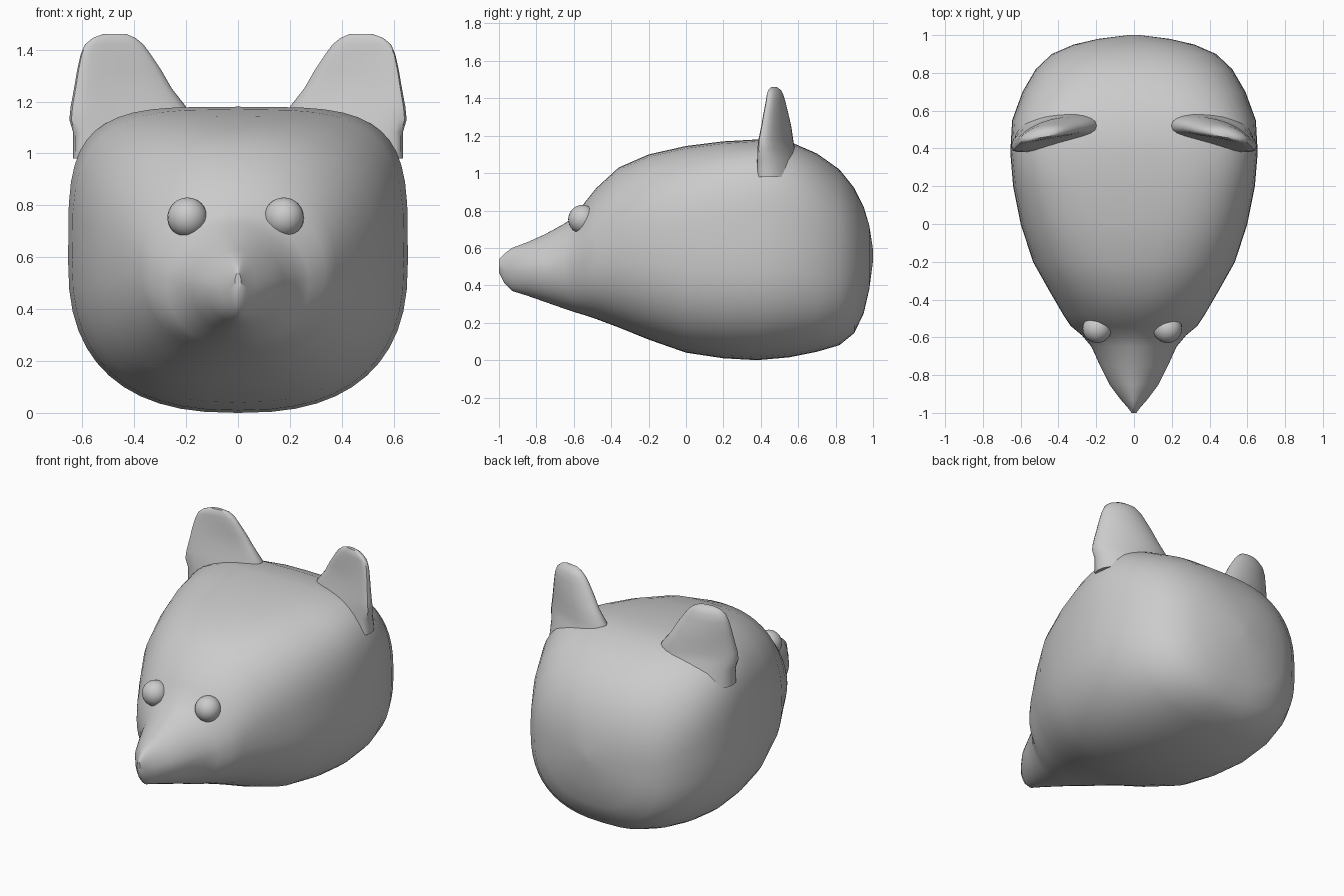
import bpy, bmesh, math


def loft(name, rings):
    """Skin a list of equally sized vertex rings and close both ends."""
    bm = bmesh.new()
    loops = [[bm.verts.new(p) for p in ring] for ring in rings]
    n = len(rings[0])
    for a, b in zip(loops, loops[1:]):
        for i in range(n):
            j = (i + 1) % n
            bm.faces.new((a[i], a[j], b[j], b[i]))
    bm.faces.new(loops[0])
    bm.faces.new(loops[-1])
    bmesh.ops.recalc_face_normals(bm, faces=bm.faces)
    mesh = bpy.data.meshes.new(name)
    bm.to_mesh(mesh)
    bm.free()
    obj = bpy.data.objects.new(name, mesh)
    bpy.context.collection.objects.link(obj)
    shade(obj, 50)
    return obj


def shade(obj, angle):
    bpy.ops.object.select_all(action='DESELECT')
    obj.select_set(True)
    bpy.context.view_layer.objects.active = obj
    bpy.ops.object.shade_smooth_by_angle(angle=math.radians(angle))


def power(v, e):
    return math.copysign(abs(v) ** e, v)


def head_ring(y, w, bottom, top, n_low, n_up, count=48):
    """Superellipse cross-section, with separate squareness above and below."""
    mid, half = (bottom + top) / 2, (top - bottom) / 2
    ring = []
    for i in range(count):
        a = 2 * math.pi * i / count
        e = 2 / (n_up if math.sin(a) > 0 else n_low)
        ring.append((w * power(math.cos(a), e), y, mid + half * power(math.sin(a), e)))
    return ring


# Head and snout: y, half width, bottom, top, lower and upper squareness
sections = [
    (-1.00, 0.012, 0.47, 0.54, 1.8, 1.8),
    (-0.97, 0.035, 0.41, 0.57, 1.8, 1.8),
    (-0.93, 0.07, 0.37, 0.60, 1.8, 1.8),
    (-0.85, 0.13, 0.345, 0.63, 1.9, 1.8),
    (-0.75, 0.18, 0.31, 0.675, 2.0, 1.8),
    (-0.65, 0.225, 0.275, 0.73, 2.1, 1.8),
    (-0.59, 0.275, 0.255, 0.77, 2.2, 1.9),
    (-0.54, 0.335, 0.24, 0.845, 2.2, 2.0),
    (-0.48, 0.375, 0.22, 0.92, 2.2, 2.1),
    (-0.36, 0.445, 0.175, 1.03, 2.3, 2.3),
    (-0.20, 0.535, 0.11, 1.10, 2.4, 2.6),
    (0.00, 0.60, 0.04, 1.145, 2.5, 3.0),
    (0.20, 0.64, 0.01, 1.17, 2.5, 3.5),
    (0.38, 0.655, 0.0, 1.18, 2.5, 4.0),
    (0.55, 0.645, 0.015, 1.17, 2.5, 3.6),
    (0.70, 0.59, 0.045, 1.105, 2.6, 3.0),
    (0.82, 0.52, 0.08, 1.02, 2.6, 2.7),
    (0.90, 0.435, 0.145, 0.92, 2.5, 2.5),
    (0.95, 0.32, 0.25, 0.82, 2.4, 2.4),
    (0.98, 0.19, 0.38, 0.72, 2.2, 2.2),
    (1.00, 0.03, 0.53, 0.59, 2.0, 2.0),
]
loft("head", [head_ring(*s) for s in sections])


def ear_ring(z, x_in, x_out, y_in, y_out, thick, cup, side, count=24):
    """Angled lens cross-section, hollowed a little on the front."""
    ring = []
    for i in range(count):
        a = 2 * math.pi * i / count
        t = 0.5 - 0.5 * math.cos(a)
        s = math.sin(a)
        y = y_in + (y_out - y_in) * t + cup * 4 * t * (1 - t)
        ring.append((side * (x_in + (x_out - x_in) * t), y + thick * power(s, 0.8), z))
    return ring


# Ears: z, inner x, outer x, inner y, outer y, half thickness, cupping
ear = [
    (0.98, 0.22, 0.635, 0.52, 0.43, 0.11, 0.03),
    (1.08, 0.20, 0.635, 0.52, 0.42, 0.09, 0.03),
    (1.13, 0.19, 0.65, 0.52, 0.41, 0.075, 0.03),
    (1.18, 0.20, 0.645, 0.52, 0.41, 0.065, 0.03),
    (1.25, 0.255, 0.632, 0.515, 0.42, 0.055, 0.03),
    (1.32, 0.295, 0.62, 0.505, 0.43, 0.047, 0.025),
    (1.38, 0.335, 0.607, 0.495, 0.44, 0.04, 0.02),
    (1.42, 0.365, 0.59, 0.49, 0.445, 0.034, 0.015),
    (1.445, 0.395, 0.56, 0.485, 0.45, 0.026, 0.01),
    (1.46, 0.43, 0.52, 0.475, 0.46, 0.012, 0.005),
]
for label, side in (("left", -1), ("right", 1)):
    loft(f"{label}_ear", [ear_ring(*e, side) for e in ear])

# Eyes
for label, x in (("left", -0.195), ("right", 0.177)):
    bpy.ops.mesh.primitive_uv_sphere_add(segments=24, ring_count=16, radius=0.077,
                                         location=(x, -0.553, 0.753))
    eye = bpy.context.object
    eye.name = f"{label}_eye"
    shade(eye, 60)
